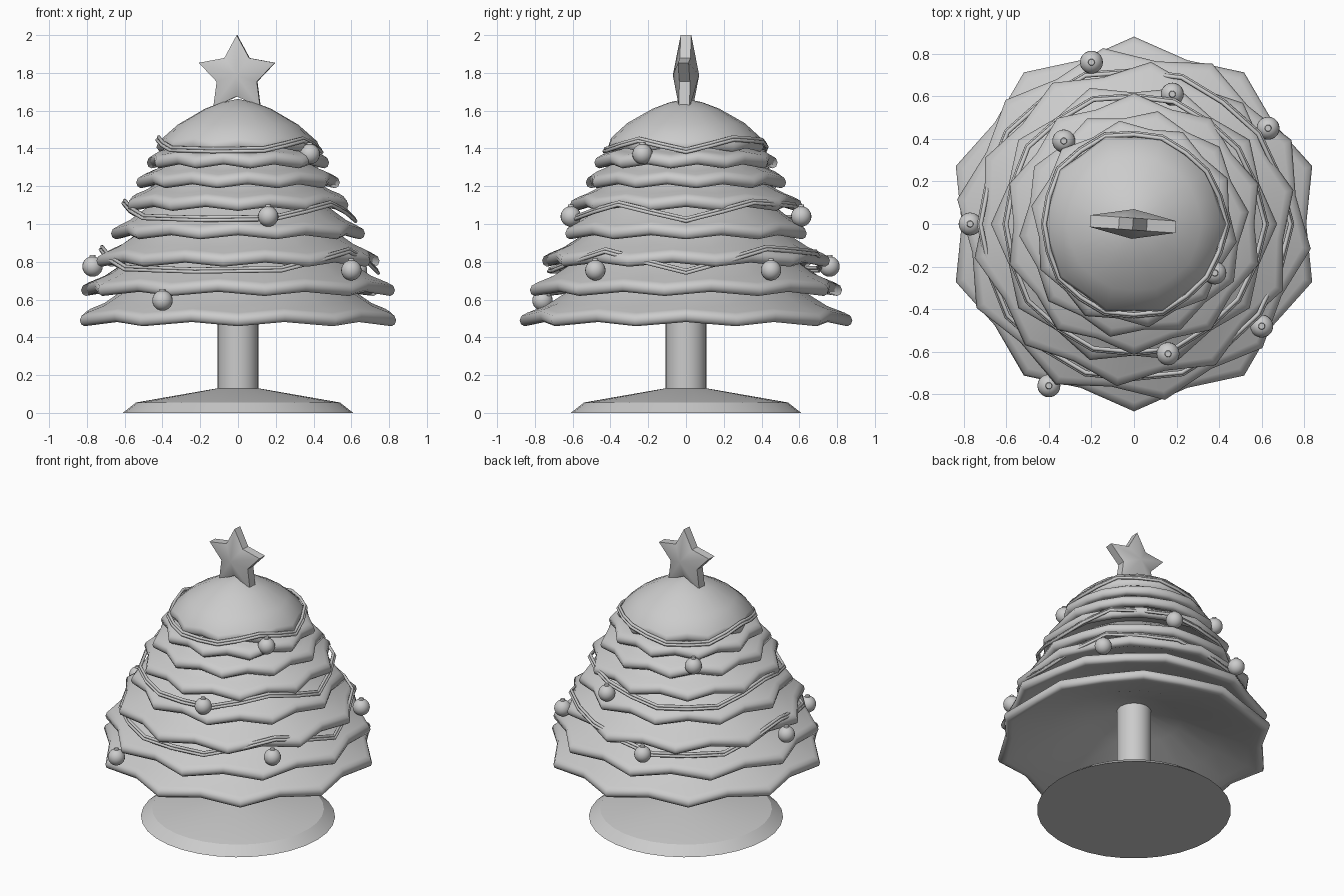
import bpy, bmesh, math
from mathutils import Vector

if "Cube" in bpy.data.objects:
    bpy.data.objects.remove(bpy.data.objects["Cube"])


def finish(bm, name, smooth=None):
    bmesh.ops.remove_doubles(bm, verts=bm.verts, dist=1e-5)
    bmesh.ops.recalc_face_normals(bm, faces=bm.faces)
    me = bpy.data.meshes.new(name)
    bm.to_mesh(me)
    bm.free()
    ob = bpy.data.objects.new(name, me)
    bpy.context.collection.objects.link(ob)
    if smooth is not None:
        bpy.ops.object.select_all(action='DESELECT')
        ob.select_set(True)
        bpy.context.view_layer.objects.active = ob
        bpy.ops.object.shade_smooth_by_angle(angle=math.radians(smooth))
    return ob


def lathe(name, profile, seg, smooth, lobes=0, amp=0.0, drop=0.0, phase=0.0):
    """Revolve (r, z) points; lobes push the rim out and down."""
    bm = bmesh.new()
    rmax = max(r for r, z in profile)
    rings = []
    for r, z in profile:
        w = (r / rmax) ** 3
        ring = []
        for i in range(seg):
            a = phase + 2 * math.pi * i / seg
            c = math.cos(lobes * (a - phase)) if lobes else 0
            rr = r * (1 + amp * c * w)
            ring.append(bm.verts.new((rr * math.cos(a), rr * math.sin(a), z - drop * c * w)))
        rings.append(ring)
    for p, q in zip(rings, rings[1:]):
        for i in range(seg):
            j = (i + 1) % seg
            bm.faces.new((p[i], p[j], q[j], q[i]))
    for ring in (rings[0], rings[-1]):
        bmesh.ops.contextual_create(bm, geom=ring)
    return finish(bm, name, smooth)


# stand and trunk
lathe("stand", [(0.61, 0), (0.54, 0.055), (0.11, 0.13)], 32, 10)
lathe("trunk", [(0.108, 0.1), (0.108, 0.85)], 32, 40)

# branch tiers: rim radius, rim height, gap to the next tier, lobe rotation
TIERS = [(0.845, 0.475, 0.16, 18), (0.805, 0.635, 0.16, -8), (0.735, 0.79, 0.15, 12),
         (0.645, 0.935, 0.15, 0), (0.59, 1.085, 0.12, 18), (0.52, 1.205, 0.11, 6),
         (0.47, 1.31, 0.09, 26)]
for n, (R, z, g, ph) in enumerate(TIERS):
    prof = [(0.001, z + 1.7 * g), (0.35 * R, z + 1.1 * g), (0.65 * R, z + 0.45 * g),
            (0.88 * R, z + 0.015), (R - 0.05, z), (R - 0.022, z - 0.005), (R - 0.006, z + 0.006),
            (R, z + 0.028), (R - 0.008, z + 0.05), (R - 0.035, z + 0.066),
            (0.86 * R, z + 0.066 + 0.35 * (g - 0.066)), (0.75 * R, z + g),
            (0.6 * R, z + g + 0.07), (0.35 * R, z + 1.1 * g + 0.12), (0.001, z + 1.7 * g + 0.07)]
    lathe(f"branch_tier_{n + 1}", prof, 20, 75, 10, 0.042, 0.012, math.radians(ph))
R, z = 0.42, 1.395
lathe("branch_top", [(0.001, z + 0.12), (0.9 * R, z + 0.01), (0.96 * R, z - 0.003),
                     (R, z + 0.02), (0.97 * R, z + 0.052), (0.75 * R, z + 0.135),
                     (0.42 * R, z + 0.215), (0.2 * R, z + 0.25), (0.001, z + 0.267)],
      20, 75, 10, 0.03, 0.01)

# garlands: two thin strands per ring, high or low at ten steps round
WAVE = [0, 1, 0.8, 0.1, 0.1, 1, 0.15, 0.05, 0.1, 0.9]
for n, (r, lo, hi) in enumerate([(0.735, 0.755, 0.88), (0.615, 1.03, 1.125), (0.435, 1.395, 1.46)]):
    for s, (dr, dz) in enumerate([(0, 0), (0.008, -0.015)]):
        cu = bpy.data.curves.new("garland", 'CURVE')
        cu.dimensions = '3D'
        cu.bevel_depth = 0.01
        cu.bevel_resolution = 1
        sp = cu.splines.new('POLY')
        sp.points.add(19)
        sp.use_cyclic_u = True
        for i, p in enumerate(sp.points):
            a = 2 * math.pi * i / 20
            t = (WAVE[i // 2] + WAVE[(i + 1) // 2 % 10]) / 2
            rr = (r + dr) * (0.98 if i % 2 else 1) - 0.015 * t
            p.co = (rr * math.cos(a), rr * math.sin(a), lo + (hi - lo) * t + dz, 1)
        ob = bpy.data.objects.new(f"garland_{n + 1}_strand_{s + 1}", cu)
        bpy.context.collection.objects.link(ob)

# hanging baubles with small caps
BAUBLES = [(-0.2, 0.76, 0.775), (0.18, 0.61, 1.04), (0.63, 0.45, 0.755), (-0.33, 0.39, 1.28),
           (-0.77, 0, 0.775), (0.38, -0.23, 1.37), (0.6, -0.48, 0.755), (0.16, -0.61, 1.04),
           (-0.4, -0.76, 0.595)]
for n, p in enumerate(BAUBLES):
    bm = bmesh.new()
    bmesh.ops.create_uvsphere(bm, u_segments=20, v_segments=12, radius=0.054)
    cap = bmesh.ops.create_cone(bm, cap_ends=True, segments=12, radius1=0.018,
                                radius2=0.014, depth=0.02)["verts"]
    bmesh.ops.translate(bm, verts=cap, vec=(0, 0, 0.052))
    bmesh.ops.translate(bm, verts=bm.verts, vec=Vector(p))
    finish(bm, f"bauble_{n + 1}", 40)

# five-pointed star with raised centre on both sides
bm = bmesh.new()
sides = []
for y in (-0.028, 0.028):
    ring = []
    for i in range(10):
        r = 0.212 if i % 2 == 0 else 0.112
        a = math.pi / 2 + i * math.pi / 5
        ring.append(bm.verts.new((r * math.cos(a), y, r * math.sin(a))))
    mid = bm.verts.new((0, y * 2.5, 0))
    for i in range(10):
        bm.faces.new((ring[i], ring[(i + 1) % 10], mid))
    sides.append(ring)
for i in range(10):
    j = (i + 1) % 10
    bm.faces.new((sides[0][i], sides[0][j], sides[1][j], sides[1][i]))
star = finish(bm, "star", 50)
star.location = (-0.005, 0, 1.788)
star.rotation_euler = (0, 0, math.radians(-4))
